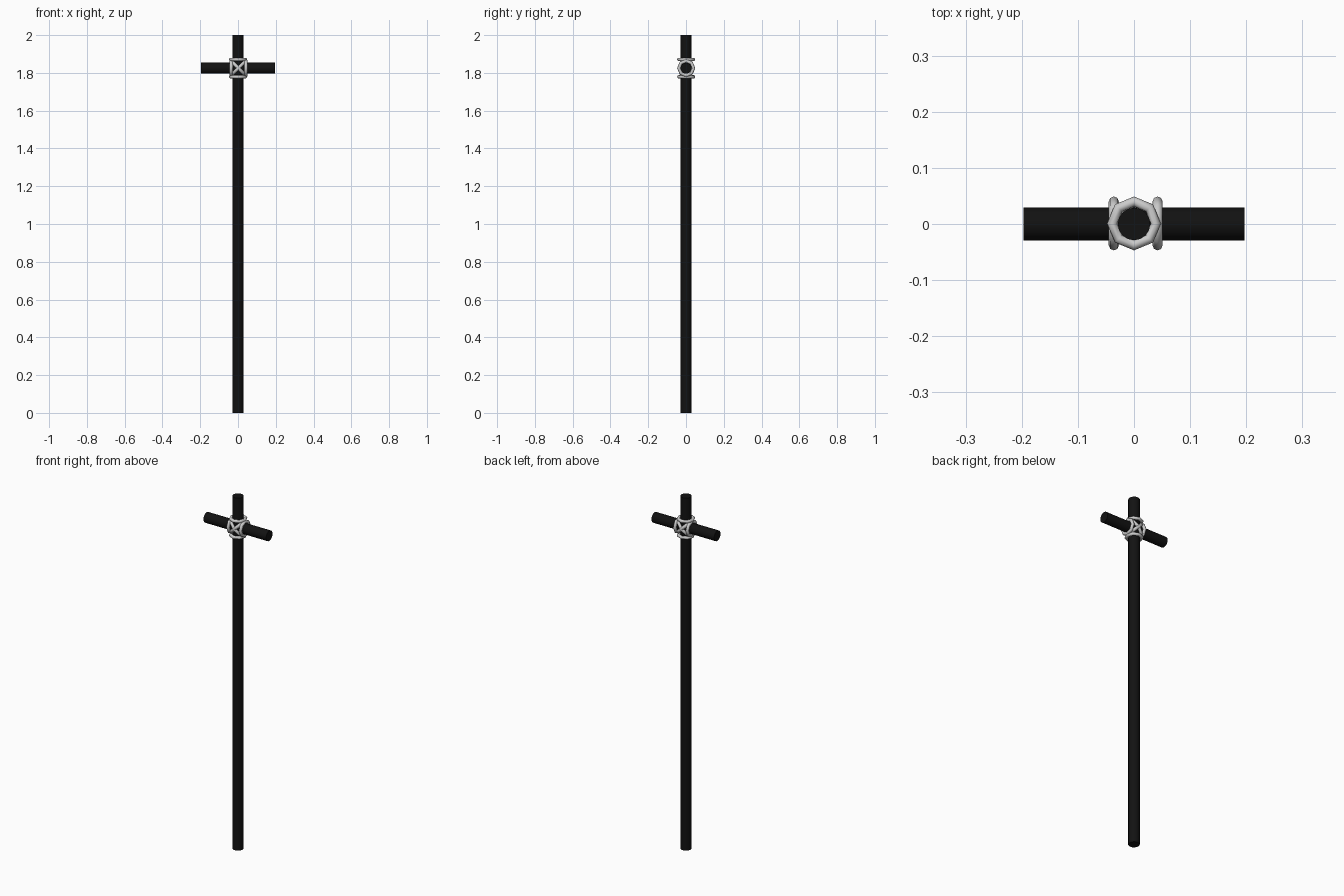
import bpy, math
from mathutils import Matrix, Vector

if "Cube" in bpy.data.objects:
    bpy.data.objects.remove(bpy.data.objects["Cube"])

CZ = 1.825   # height of the crossing

black = bpy.data.materials.new("black_wood")
black.diffuse_color = (0.006, 0.006, 0.006, 1)
black.use_nodes = True
black.node_tree.nodes["Principled BSDF"].inputs["Base Color"].default_value = black.diffuse_color


def smooth(ob):
    bpy.context.view_layer.objects.active = ob
    ob.select_set(True)
    bpy.ops.object.shade_smooth_by_angle(angle=math.radians(50))
    ob.select_set(False)


def rod(name, loc, length, rot=(0, 0, 0)):
    bpy.ops.mesh.primitive_cylinder_add(vertices=16, radius=0.029, depth=length,
                                        location=loc, rotation=rot)
    ob = bpy.context.object
    ob.name = name
    ob.data.materials.append(black)
    smooth(ob)


def loop(name, loc, axis, ru=0.039, rv=0.039, r=0.009, seg=8, sides=8):
    """Closed rope loop around an axis lying in the xz plane; v runs along y."""
    n = Vector(axis).normalized()
    v = Vector((0, 1, 0))
    u = v.cross(n)
    c = Vector(loc)
    verts, faces = [], []
    for i in range(seg):
        a = 2 * math.pi * i / seg
        p = u * ru * math.cos(a) + v * rv * math.sin(a)
        out = (u * rv * math.cos(a) + v * ru * math.sin(a)).normalized()
        for j in range(sides):
            b = 2 * math.pi * j / sides
            verts.append(c + p + r * (out * math.cos(b) + n * math.sin(b)))
            i2, j2 = (i + 1) % seg, (j + 1) % sides
            faces.append((i * sides + j, i2 * sides + j, i2 * sides + j2, i * sides + j2)[::-1])
    me = bpy.data.meshes.new(name)
    me.from_pydata(verts, [], faces)
    ob = bpy.data.objects.new(name, me)
    bpy.context.collection.objects.link(ob)
    smooth(ob)


# pole and crossbar
rod("pole", (0, 0, 1), 2)
rod("crossbar", (0, 0, CZ), 0.393, (0, math.pi / 2, 0))

# rope rings around the pole, above and below the bar
for s, tag in ((1, "upper"), (-1, "lower")):
    loop(f"{tag}_pole_rope", (0, 0.001, CZ + 0.046 * s), (0, 0, 1))

# rope rings around the bar, left and right of the pole
loop("left_bar_rope", (-0.036, 0.001, CZ), (1, 0, 0))
loop("right_bar_rope", (0.042, 0.001, CZ), (1, 0, 0))

# diagonal rope loops crossing at front and back
for s, tag in ((1, "rising"), (-1, "falling")):
    loop(f"{tag}_diagonal_rope", (0.002, 0.001, CZ), (s, 0, 1), ru=0.052, rv=0.038)
